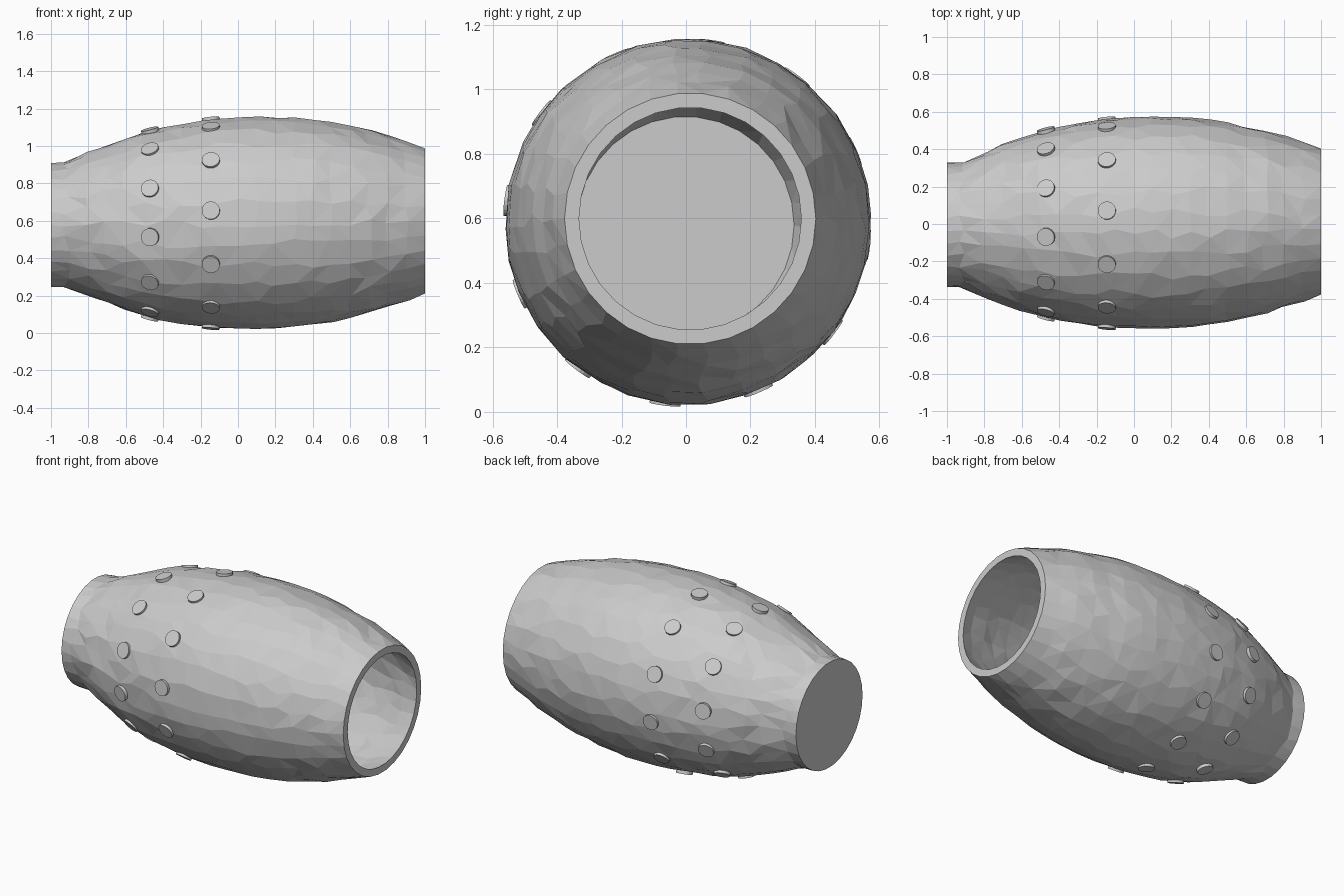
import bpy, bmesh, math, random
from mathutils import Vector, Matrix

if "Cube" in bpy.data.objects:
    bpy.data.objects.remove(bpy.data.objects["Cube"])

random.seed(4)
SIDES = 30

# Outer barrel profile: (x, radius)
OUTER = [(-0.92, 0.335), (-0.8, 0.387), (-0.7, 0.425), (-0.6, 0.462),
         (-0.5, 0.495), (-0.4, 0.518), (-0.3, 0.537), (-0.2, 0.551), (-0.1, 0.56),
         (0.0, 0.566), (0.1, 0.568), (0.2, 0.566), (0.3, 0.56), (0.4, 0.55),
         (0.5, 0.534), (0.6, 0.512), (0.7, 0.488), (0.8, 0.458), (0.9, 0.425)]
WALL = 0.045


def centre(x):
    # The axis leans very slightly
    return Vector((x, 0.005 + 0.008 * x, 0.588 + 0.011 * x))


def radius(x):
    for (x0, r0), (x1, r1) in zip(OUTER, OUTER[1:]):
        if x0 <= x <= x1:
            return r0 + (r1 - r0) * (x - x0) / (x1 - x0)


def around(a):
    # Angle measured from the front (-y) towards the top
    return Vector((0, -math.cos(a), math.sin(a)))


def finish(bm, name):
    bmesh.ops.recalc_face_normals(bm, faces=bm.faces)
    mesh = bpy.data.meshes.new(name)
    bm.to_mesh(mesh)
    bm.free()
    ob = bpy.data.objects.new(name, mesh)
    bpy.context.collection.objects.link(ob)
    return ob


# Hollow barrel: closed neck on the left, open mouth on the right
profile = [(-1.0, 0.333, 0)] + [(x, r, 1) for x, r in OUTER]
profile += [(1.0, 0.39, 0), (1.0, 0.345, 0)]
profile += [(x, r - WALL, 1) for x, r in reversed(OUTER[2:])]
profile += [(-0.82, 0.337, 0)]

bm = bmesh.new()
rings = []
for x, r, rough in profile:
    ring = []
    for i in range(SIDES):
        a = 2 * math.pi * i / SIDES
        dx = dr = 0
        if rough:
            a += random.uniform(-0.05, 0.05)
            dx = random.uniform(-0.02, 0.02)
            dr = random.uniform(-0.003, 0.003)
        ring.append(bm.verts.new(centre(x + dx) + around(a) * (r + dr)))
    rings.append(ring)
for p, q in zip(rings, rings[1:]):
    for i in range(SIDES):
        j = (i + 1) % SIDES
        bm.faces.new((p[i], p[j], q[j], q[i]))
bm.faces.new(rings[0])
bm.faces.new(rings[-1])
bmesh.ops.triangulate(bm, faces=[f for f in bm.faces if len(f.verts) == 4])
finish(bm, "barrel")

# Two rows of twelve round studs, lying flat on the curved surface
for row, x, offset in (("left", -0.47, 22), ("middle", -0.145, 7)):
    bm = bmesh.new()
    slope = (radius(x + 0.05) - radius(x - 0.05)) / 0.1
    for k in range(12):
        out = around(math.radians(offset + 30 * k))
        normal = (out - Vector((slope, 0, 0))).normalized()
        pos = centre(x) + out * (radius(x) + 0.001)
        m = Matrix.Translation(pos) @ normal.to_track_quat('Z', 'Y').to_matrix().to_4x4()
        bmesh.ops.create_cone(bm, cap_ends=True, segments=20, radius1=0.048,
                              radius2=0.048, depth=0.022, matrix=m)
    finish(bm, "stud_row_" + row)
